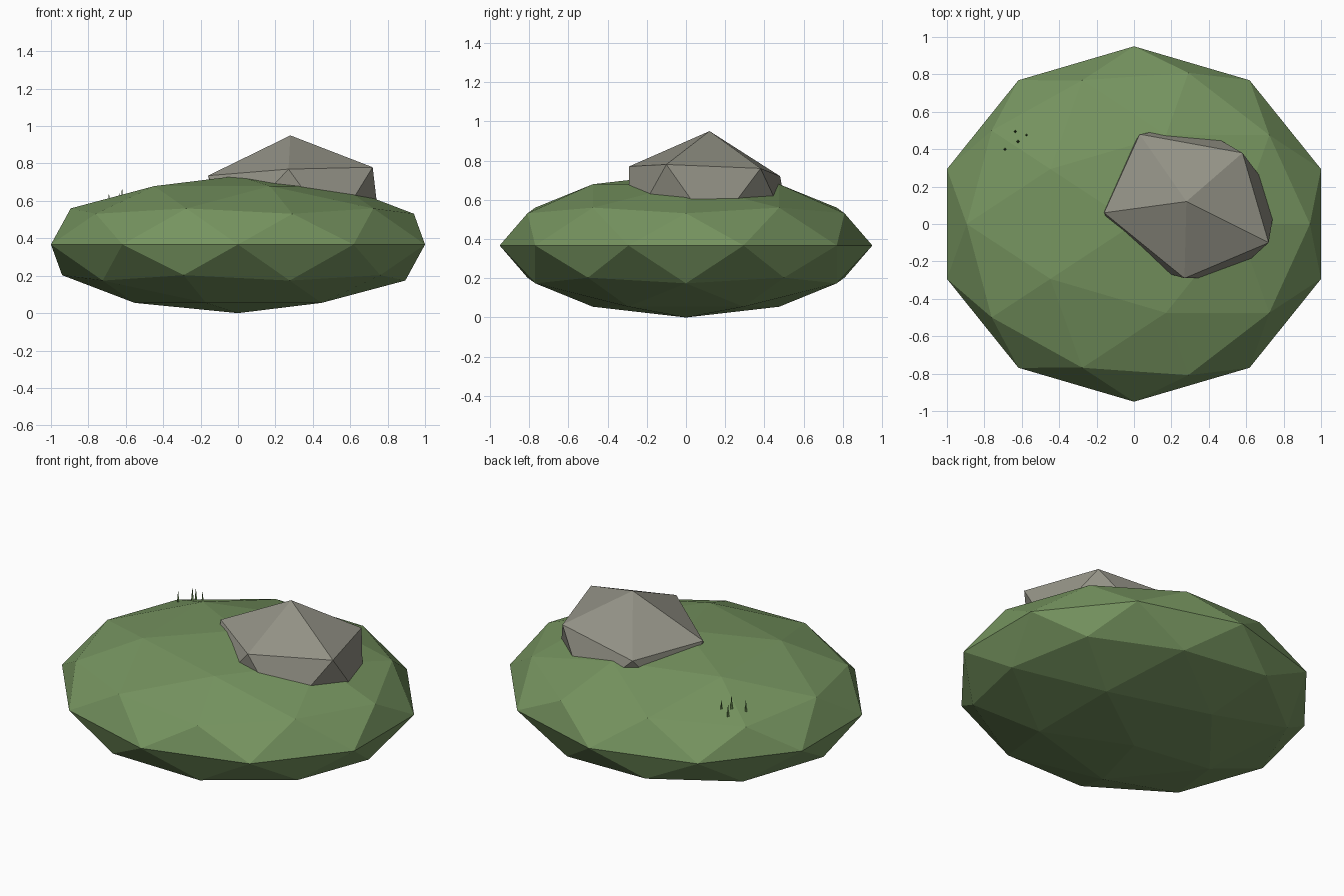
import bpy
import bmesh

cube = bpy.data.objects.get("Cube")
if cube:
    bpy.data.objects.remove(cube, do_unlink=True)


def make_material(name, rgb):
    mat = bpy.data.materials.new(name)
    mat.use_nodes = True
    colour = (*rgb, 1.0)
    mat.diffuse_color = colour
    shader = next(n for n in mat.node_tree.nodes if n.type == "BSDF_PRINCIPLED")
    shader.inputs["Base Color"].default_value = colour
    return mat


def add_object(name, bm, mat):
    bmesh.ops.recalc_face_normals(bm, faces=bm.faces[:])
    mesh = bpy.data.meshes.new(name)
    bm.to_mesh(mesh)
    bm.free()
    mesh.materials.append(mat)
    obj = bpy.data.objects.new(name, mesh)
    bpy.context.collection.objects.link(obj)
    return obj


moss_green = make_material("moss green", (0.18, 0.295, 0.115))
stone_grey = make_material("stone grey", (0.295, 0.29, 0.24))
blade_green = make_material("blade green", (0.12, 0.22, 0.07))

# Flattened low-poly mound resting on the ground
HALF_HEIGHT = 0.367
bm = bmesh.new()
bmesh.ops.create_icosphere(bm, subdivisions=2, radius=1.0)
bmesh.ops.scale(bm, vec=(1.0515, 0.95, HALF_HEIGHT), verts=bm.verts[:])
bmesh.ops.translate(bm, vec=(0, 0, HALF_HEIGHT), verts=bm.verts[:])
add_object("grass_mound", bm, moss_green)

# Irregular twenty-sided boulder sunk into the mound
upper_ring = [(0.72, -0.10, 0.78), (0.58, 0.38, 0.76), (0.03, 0.48, 0.72),
              (-0.16, 0.06, 0.735), (0.27, -0.29, 0.77)]
lower_ring = [(0.76, 0.14, 0.44), (0.32, 0.53, 0.44), (-0.09, 0.28, 0.44),
              (-0.04, -0.20, 0.44), (0.51, -0.29, 0.44)]
bm = bmesh.new()
top = bm.verts.new((0.28, 0.12, 0.95))
bottom = bm.verts.new((0.28, 0.12, 0.26))
upper = [bm.verts.new(p) for p in upper_ring]
lower = [bm.verts.new(p) for p in lower_ring]
for i in range(5):
    j = (i + 1) % 5
    for corners in ((top, upper[i], upper[j]),
                    (upper[i], lower[i], upper[j]),
                    (lower[i], lower[j], upper[j]),
                    (bottom, lower[j], lower[i])):
        bm.faces.new(corners)
add_object("boulder", bm, stone_grey)

# Small tuft of pointed grass blades
blades = [(-0.69, 0.40, 0.645), (-0.635, 0.495, 0.64),
          (-0.575, 0.475, 0.645), (-0.62, 0.44, 0.67)]
for number, (x, y, tip) in enumerate(blades, 1):
    bm = bmesh.new()
    bmesh.ops.create_cone(bm, cap_ends=True, segments=4,
                          radius1=0.011, radius2=0, depth=0.1)
    bmesh.ops.remove_doubles(bm, verts=bm.verts[:], dist=0.0001)
    bmesh.ops.translate(bm, vec=(x, y, tip - 0.05), verts=bm.verts[:])
    add_object(f"grass_blade_{number}", bm, blade_green)
